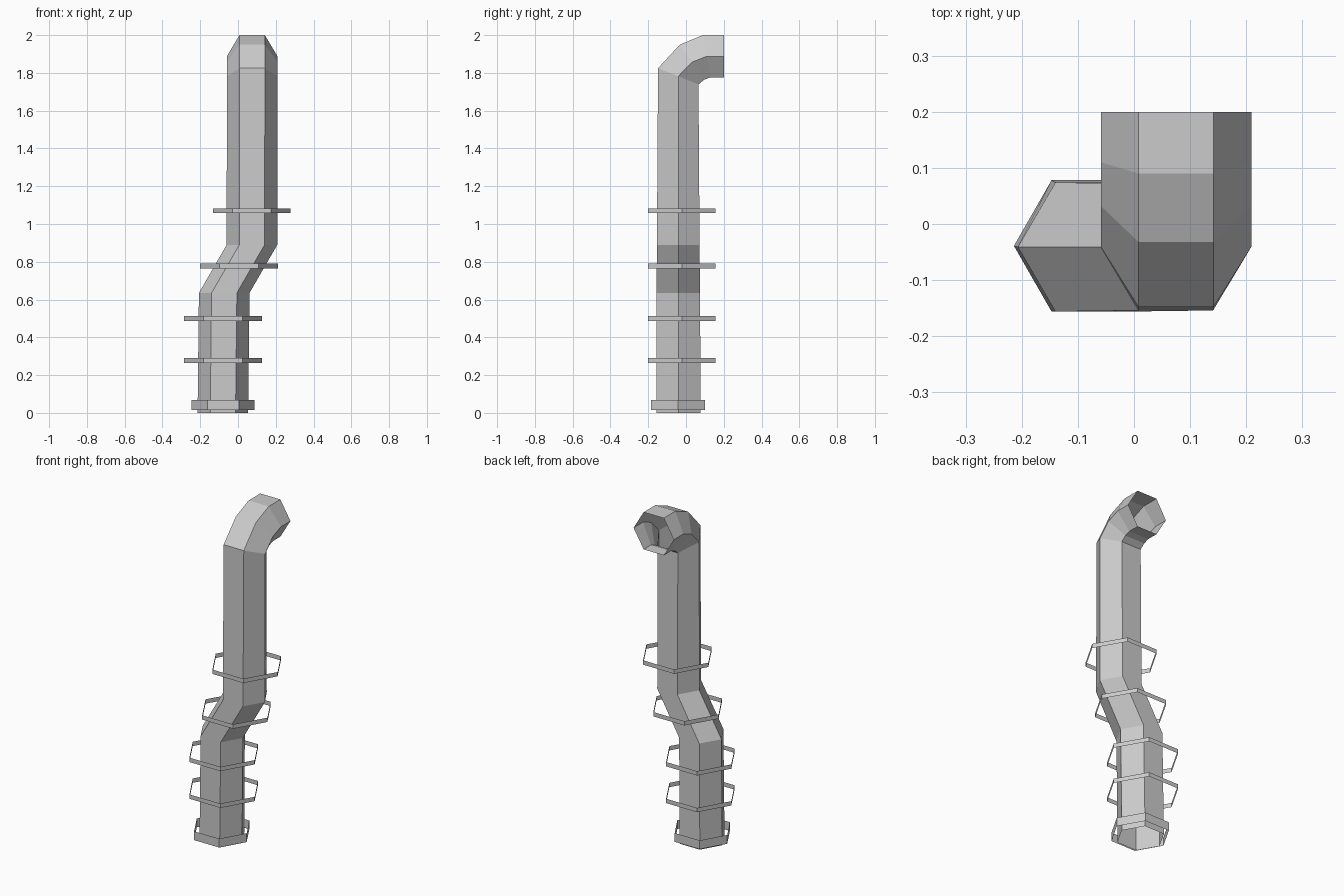
import bpy
import bmesh
from math import sin, cos, tau
from mathutils import Vector

cube = bpy.data.objects.get("Cube")
if cube:
    bpy.data.objects.remove(cube, do_unlink=True)

SIDES = 6
APOTHEM = cos(tau / 12)  # flat-to-centre ratio of a hexagon

grey = bpy.data.materials.new("Plain grey")
grey.use_nodes = True
grey.diffuse_color = (0.6, 0.6, 0.6, 1)
grey.node_tree.nodes["Principled BSDF"].inputs["Base Color"].default_value = (0.6, 0.6, 0.6, 1)


def hex_tube(name, sections):
    """Open six-sided shell through sections of (centre, radius, front direction)."""
    bm = bmesh.new()
    loops = []
    for centre, radius, front in sections:
        side, front = Vector((radius, 0, 0)), Vector(front)
        angles = [tau * i / SIDES for i in range(SIDES)]
        loops.append([bm.verts.new(Vector(centre) + side * cos(a) - front * sin(a) / APOTHEM)
                      for a in angles])
    for low, high in zip(loops, loops[1:]):
        for i in range(SIDES):
            j = (i + 1) % SIDES
            bm.faces.new((low[i], low[j], high[j], high[i]))
    mesh = bpy.data.meshes.new(name)
    bm.to_mesh(mesh)
    bm.free()
    mesh.materials.append(grey)
    obj = bpy.data.objects.new(name, mesh)
    bpy.context.collection.objects.link(obj)
    return obj


def band(name, x, y, bottom, top, radius):
    """Thin open hexagonal band around the pipe."""
    front = (0, -radius * APOTHEM, 0)
    return hex_tube(name, [((x, y, z), radius, front) for z in (bottom, top)])


# Pipe: lower run, sideways offset, upper run and elbow to the back
R = 0.134
hex_tube("pipe", [
    ((-0.08, -0.039, 0), R, (0, -0.117, 0)),
    ((-0.073, -0.041, 0.635), R, (0, -0.115, 0)),
    ((0.074, -0.041, 0.89), R, (0, -0.113, 0)),
    ((0.075, -0.041, 1.782), R, (0, -0.107, 0.043)),
    ((0.075, 0.032, 1.857), R, (0, -0.064, 0.093)),
    ((0.075, 0.11, 1.888), R, (0, -0.02, 0.112)),
    ((0.075, 0.2, 1.888), R, (0, 0, 0.112)),
])

# Base collar
band("base_collar", -0.079, -0.042, 0.016, 0.069, 0.166)

# Wide bands up the pipe
for name, x, z in (("lower_band", -0.08, 0.278), ("middle_band", -0.08, 0.499),
                   ("offset_band", 0.005, 0.777), ("upper_band", 0.073, 1.07)):
    band(name, x, -0.022, z - 0.013, z + 0.013, 0.206)
